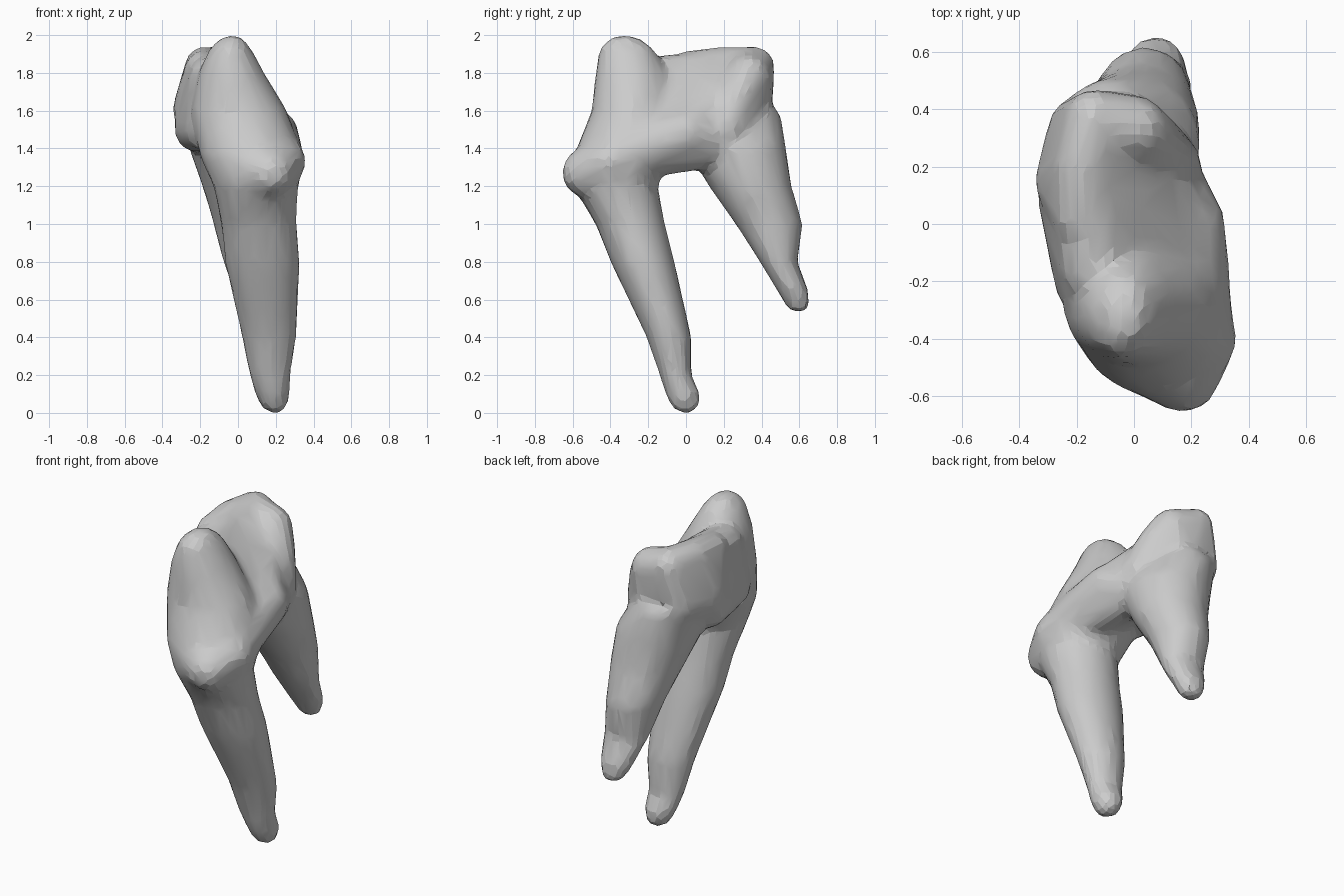
import bpy, bmesh, math
from mathutils import Vector, Matrix

cube = bpy.data.objects.get("Cube")
if cube:
    bpy.data.objects.remove(cube, do_unlink=True)

enamel = bpy.data.materials.new("pale grey")
enamel.use_nodes = True
colour = (.6, .6, .6, 1)
enamel.diffuse_color = colour
enamel.node_tree.nodes["Principled BSDF"].inputs["Base Color"].default_value = colour

bm = bmesh.new()


def loft(sections, sides=24):
    """Closed tube through (z, x min, x max, y min, y max) elliptical sections."""
    rings = []
    for z, left, right, front, back in sections:
        centre = Vector(((left + right) / 2, (front + back) / 2, z))
        half_width = (right - left) / 2
        half_depth = (back - front) / 2
        ring = []
        for step in range(sides):
            angle = math.tau * step / sides
            offset = Vector((half_width * math.cos(angle), half_depth * math.sin(angle), 0))
            ring.append(bm.verts.new(centre + offset))
        rings.append(ring)
    for low, high in zip(rings, rings[1:]):
        for i in range(sides):
            j = (i + 1) % sides
            bm.faces.new((low[i], low[j], high[j], high[i]))
    bm.faces.new(reversed(rings[0]))
    bm.faces.new(rings[-1])


def hull(radius, *centres):
    """Rounded solid wrapped around equal balls at the given centres."""
    part = bmesh.new()
    for centre in centres:
        bmesh.ops.create_icosphere(part, subdivisions=3, radius=radius,
                                   matrix=Matrix.Translation(Vector(centre)))
    wrapped = bmesh.ops.convex_hull(part, input=part.verts[:])
    inner = {item for item in wrapped["geom_interior"] + wrapped["geom_unused"]
             if isinstance(item, bmesh.types.BMVert)}
    bmesh.ops.delete(part, geom=list(inner), context='VERTS')
    mesh = bpy.data.meshes.new("hull")
    part.to_mesh(mesh)
    part.free()
    bm.from_mesh(mesh)
    bpy.data.meshes.remove(mesh)


# Front root, neck and front cusp, from root tip to cusp tip
loft([(0, .16, .24, -.04, .04), (.03, .12, .26, -.08, .07),
      (.1, .09, .28, -.11, .08), (.2, .06, .28, -.14, .03),
      (.4, .02, .31, -.21, .03), (.8, -.07, .33, -.4, -.06),
      (1, -.09, .31, -.48, -.11), (1.2, -.13, .32, -.6, -.15),
      (1.35, -.2, .35, -.6, -.08), (1.6, -.25, .26, -.5, -.06),
      (1.8, -.21, .14, -.48, -.1), (1.93, -.15, .07, -.46, -.17),
      (1.98, -.1, .03, -.41, -.24), (2, -.06, 0, -.37, -.29)])

# Back root, running up into the rear of the crown
loft([(.53, .05, .12, .56, .63), (.56, .01, .15, .53, .66),
      (.65, -.03, .18, .48, .65), (.8, -.08, .2, .39, .59),
      (1, -.13, .2, .26, .62), (1.2, -.19, .23, .12, .56),
      (1.4, -.26, .23, 0, .53), (1.6, -.3, .1, 0, .5)])

# Bulge at the foot of the front cusp
hull(.13, (.17, -.53, 1.27), (.07, -.48, 1.3), (.23, -.4, 1.33), (0, -.42, 1.36))

# Shoulder from the bulge back along the lower edge of the crown
hull(.13, (.22, -.37, 1.35), (.2, -.2, 1.43), (.19, 0, 1.48),
     (.1, .17, 1.43), (0, -.2, 1.45))

# Rear ridge and the slope falling away beside it
hull(.1, (-.18, .02, 1.82), (-.18, .2, 1.84), (-.14, .37, 1.84),
     (-.25, .15, 1.6), (-.2, .34, 1.6), (.2, 0, 1.5), (.12, .2, 1.4))

# Raised rim descending along the back edge of the crown
hull(.12, (-.13, .35, 1.81), (0, .33, 1.78), (.06, .27, 1.67),
     (.12, .2, 1.5), (-.05, .33, 1.5))

# Bridge joining both halves above the fork
hull(.12, (-.14, -.15, 1.77), (-.15, .05, 1.79), (-.16, -.2, 1.5),
     (-.22, .1, 1.5), (.18, -.2, 1.45), (.18, 0, 1.47))

bmesh.ops.recalc_face_normals(bm, faces=bm.faces[:])
mesh = bpy.data.meshes.new("tooth")
bm.to_mesh(mesh)
bm.free()
mesh.materials.append(enamel)
tooth = bpy.data.objects.new("tooth", mesh)
bpy.context.collection.objects.link(tooth)

# Fuse the parts, soften the joins, then reduce to irregular facets
fuse = tooth.modifiers.new("fuse", 'REMESH')
fuse.mode = 'VOXEL'
fuse.voxel_size = .022
soften = tooth.modifiers.new("soften", 'SMOOTH')
soften.factor = .5
soften.iterations = 14
facets = tooth.modifiers.new("facets", 'DECIMATE')
facets.ratio = .1

bpy.ops.object.select_all(action='DESELECT')
bpy.context.view_layer.objects.active = tooth
tooth.select_set(True)
for modifier in (fuse.name, soften.name, facets.name):
    bpy.ops.object.modifier_apply(modifier=modifier)
bpy.ops.object.shade_smooth_by_angle(angle=math.radians(12))
